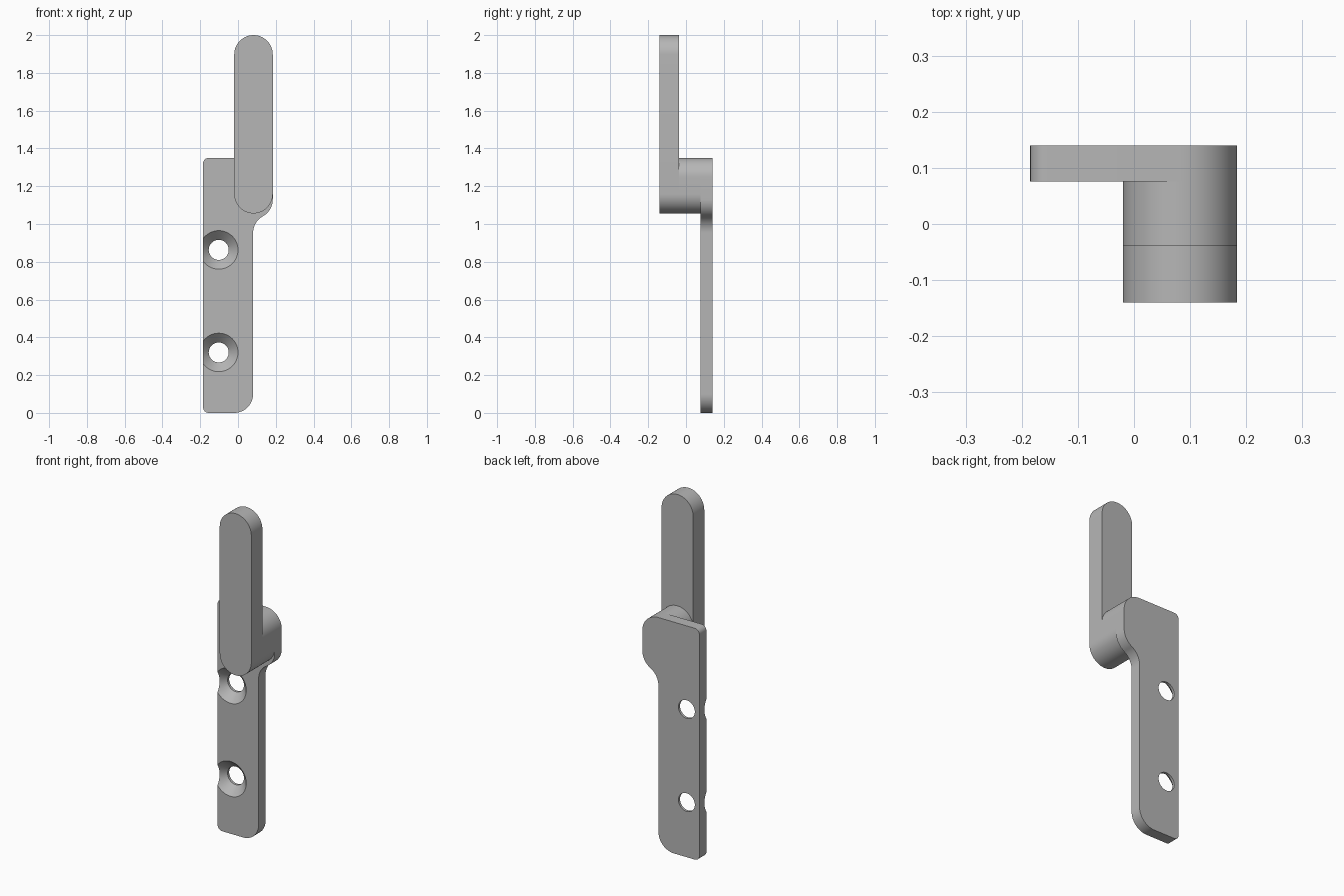
import bpy, bmesh
from math import cos, sin, pi, radians, atan2, degrees

cube = bpy.data.objects.get("Cube")
if cube:
    bpy.data.objects.remove(cube, do_unlink=True)

grey = bpy.data.materials.new("satin grey")
grey.use_nodes = True
grey.diffuse_color = (0.47, 0.47, 0.47, 1)
grey.node_tree.nodes["Principled BSDF"].inputs["Base Color"].default_value = grey.diffuse_color


def arc(cx, cz, r, start, end, steps=16):
    """Points along an arc in the xz plane, angles in degrees."""
    angles = [radians(start + (end - start) * i / steps) for i in range(steps + 1)]
    return [(cx + r * cos(a), cz + r * sin(a)) for a in angles]


def finish(name, bm):
    bmesh.ops.recalc_face_normals(bm, faces=bm.faces)
    mesh = bpy.data.meshes.new(name)
    bm.to_mesh(mesh)
    bm.free()
    mesh.materials.append(grey)
    obj = bpy.data.objects.new(name, mesh)
    bpy.context.collection.objects.link(obj)
    return obj


def slab(name, outline, front, back):
    """Extrude an xz outline from front to back."""
    bm = bmesh.new()
    face = bm.faces.new([bm.verts.new((x, front, z)) for x, z in outline])
    new = bmesh.ops.extrude_face_region(bm, geom=[face])["geom"]
    verts = [v for v in new if isinstance(v, bmesh.types.BMVert)]
    bmesh.ops.translate(bm, verts=verts, vec=(0, back - front, 0))
    return finish(name, bm)


def capsule(bottom, top):
    return (arc(MID, bottom + R, R, 180, 360, 32) + arc(MID, top - R, R, 0, 180, 32))


def countersink(name, x, z, rings, sides=48):
    """Turned cutter: each ring is (y, radius)."""
    bm = bmesh.new()
    loops = [[bm.verts.new((x + r * cos(2 * pi * i / sides), y, z + r * sin(2 * pi * i / sides)))
              for i in range(sides)] for y, r in rings]
    for a, b in zip(loops, loops[1:]):
        for i in range(sides):
            j = (i + 1) % sides
            bm.faces.new((a[i], a[j], b[j], b[i]))
    bm.faces.new(loops[0])
    bm.faces.new(loops[-1])
    return finish(name, bm)


LEFT, MID, R = -0.185, 0.082, 0.102
FRONT, BACK, GRIP = 0.076, 0.14, -0.038
TOP, CORNER = 1.35, 0.03

# Mounting plate: narrow below, flowing through an S curve into the wide head
head_z, neck_x, neck_z, neck_r = 1.13, 0.18, 0.953, 0.1
turn = degrees(atan2(neck_z - head_z, neck_x - MID))
outline = (arc(LEFT + CORNER, CORNER, CORNER, 180, 270, 8)
           + arc(-0.02, 0.1, 0.1, 270, 360)
           + arc(neck_x, neck_z, neck_r, 180, 180 + turn)
           + arc(MID, head_z, R, turn, 0)
           + arc(MID, TOP - R, R, 0, 90)
           + arc(LEFT + CORNER, TOP - CORNER, CORNER, 90, 180, 8))
plate = slab("mounting_plate", outline, FRONT, BACK)

# Countersunk screw holes
for z in (0.32, 0.863):
    cutter = countersink("screw_cutter", -0.102, z,
                         [(FRONT - 0.02, 0.122), (FRONT + 0.049, 0.053), (BACK + 0.05, 0.053)])
    cutter.hide_render = True
    mod = plate.modifiers.new("screw_hole", "BOOLEAN")
    mod.operation, mod.solver, mod.object = "DIFFERENCE", "EXACT", cutter
    bpy.context.view_layer.objects.active = plate
    bpy.ops.object.modifier_apply(modifier=mod.name)
    bpy.data.objects.remove(cutter, do_unlink=True)

# Connecting boss and upright handle
boss = slab("connecting_boss", capsule(1.056, TOP), GRIP, FRONT)
handle = slab("handle", capsule(1.056, 2.0), -0.14, GRIP)

# Smooth curved walls, keep edges crisp
bpy.ops.object.select_all(action="DESELECT")
for obj in (plate, boss, handle):
    obj.select_set(True)
bpy.context.view_layer.objects.active = plate
bpy.ops.object.shade_smooth_by_angle(angle=radians(30))
